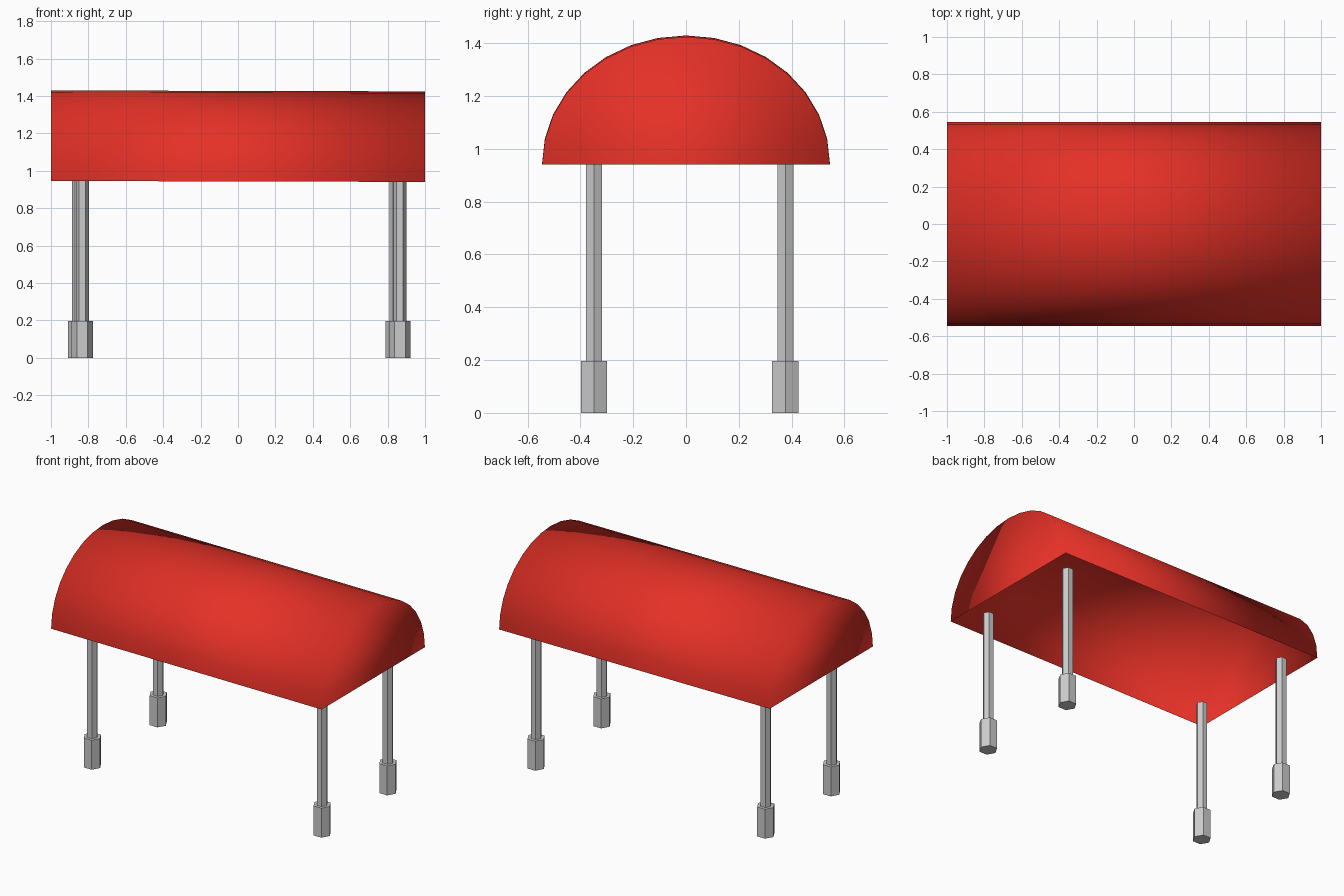
import bpy, bmesh
from math import pi, sin, cos

if "Cube" in bpy.data.objects:
    bpy.data.objects.remove(bpy.data.objects["Cube"])

HALF_LEN, HALF_WIDTH, RISE, BASE, SEGS = 1.0, 0.545, 0.484, 0.943, 16
TILT = 0.0025          # the roof sits very slightly lower on the right
LEG_TOP = 0.952


def add_object(name, bm):
    mesh = bpy.data.meshes.new(name)
    bm.to_mesh(mesh)
    bm.free()
    obj = bpy.data.objects.new(name, mesh)
    bpy.context.collection.objects.link(obj)
    return obj


def hex_prism(name, x, y, radius, z0, z1):
    """Six-sided post with corners pointing along x."""
    bm = bmesh.new()
    ring = [bm.verts.new((x + radius * cos(i * pi / 3),
                          y + radius * sin(i * pi / 3), z0)) for i in range(6)]
    base = bm.faces.new(ring)
    top = bmesh.ops.extrude_face_region(bm, geom=[base], use_keep_orig=True)["geom"]
    bmesh.ops.translate(bm, vec=(0, 0, z1 - z0),
                        verts=[g for g in top if isinstance(g, bmesh.types.BMVert)])
    bmesh.ops.recalc_face_normals(bm, faces=bm.faces)
    return add_object(name, bm)


# Barrel roof: half-ellipse arch with end walls, open underneath
bm = bmesh.new()
arches = []
for x in (-HALF_LEN, HALF_LEN):
    arches.append([bm.verts.new((x, HALF_WIDTH * cos(pi * i / SEGS),
                                 BASE - TILT * x + RISE * sin(pi * i / SEGS)))
                   for i in range(SEGS + 1)])
left, right = arches
for i in range(SEGS):
    bm.faces.new((left[i], left[i + 1], right[i + 1], right[i]))
bm.faces.new(left[::-1])
bm.faces.new(right)
# Outward normals, fixed by the right end wall facing +x
bmesh.ops.recalc_face_normals(bm, faces=bm.faces)
bm.faces.ensure_lookup_table()
bm.normal_update()
if bm.faces[-1].normal.x < 0:
    bmesh.ops.reverse_faces(bm, faces=bm.faces)
for f in bm.faces:
    f.smooth = True
roof = add_object("barrel_roof", bm)

red = bpy.data.materials.new("red")
red.diffuse_color = (0.78, 0.03, 0.02, 1)
red.use_nodes = True
red.node_tree.nodes["Principled BSDF"].inputs["Base Color"].default_value = red.diffuse_color
roof.data.materials.append(red)

# Four legs, each a slim post on a thicker foot
for name, x, y in (("front_left", -0.832, -0.349), ("front_right", 0.866, -0.349),
                   ("back_left", -0.853, 0.376), ("back_right", 0.845, 0.376)):
    hex_prism(name + "_foot", x, y, 0.057, 0, 0.197)
    hex_prism(name + "_post", x, y, 0.035, 0.197, LEG_TOP)
